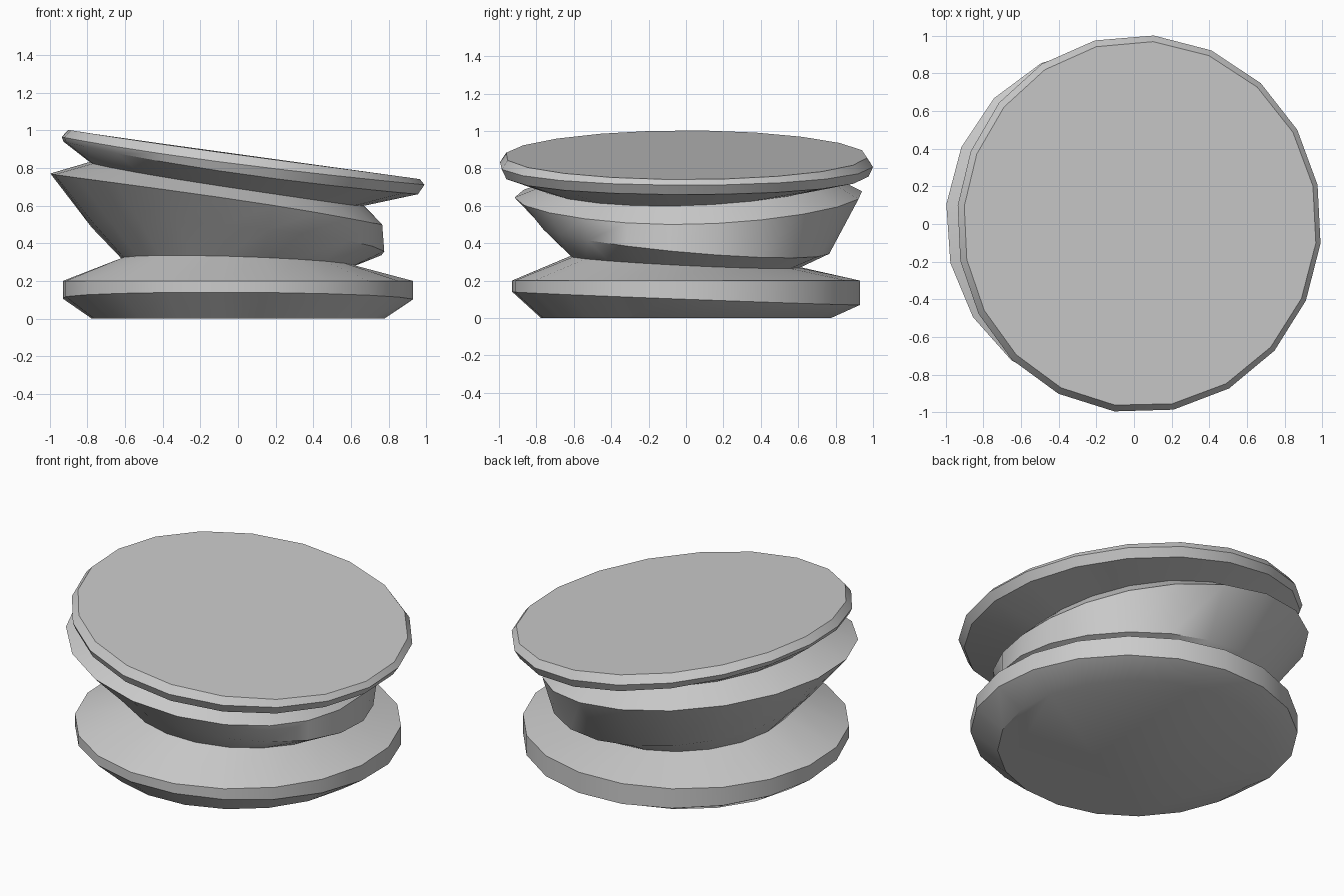
import bpy, bmesh
from math import cos, sin, radians

if "Cube" in bpy.data.objects:
    bpy.data.objects.remove(bpy.data.objects["Cube"])

SIDES = 20
PHASE = 12

# Each ring: radius and height sampled at right, back, left, front
RINGS = [
    ((.78, .78, .78, .78), (0, 0, 0, 0)),            # foot
    ((.935, .935, .935, .935), (.10, .07, .11, .14)),  # lower rim
    ((.935, .935, .935, .935), (.20, .20, .20, .20)),  # upper edge of base rim
    ((.62, .61, .62, .62), (.28, .27, .32, .33)),    # lower neck
    ((.78, .77, .78, .78), (.35, .35, .49, .49)),    # lower ridge
    ((.77, .94, 1.0, .91), (.50, .65, .77, .63)),    # upper ridge
    ((.67, .80, .79, .77), (.60, .73, .83, .69)),    # upper neck
    ((.96, .98, .93, .98), (.66, .77, .94, .77)),    # lid underside
    ((.995, 1.003, .94, 1.003), (.71, .82, .965, .82)),  # lid edge
    ((.97, .97, .905, .97), (.74, .87, 1.003, .87)),   # lid top
]


def around(v, a):
    """Smooth value around the axis passing through four quarter samples."""
    r, b, l, f = v
    return ((r + b + l + f) / 4 + (r - l) / 2 * cos(a)
            + (b - f) / 2 * sin(a) + (r + l - b - f) / 4 * cos(2 * a))


# Loft the slanted rings into one closed bellows body
bm = bmesh.new()
loops = []
for radii, heights in RINGS:
    loop = []
    for i in range(SIDES):
        a = radians(PHASE + i * 360 / SIDES)
        r = around(radii, a)
        loop.append(bm.verts.new((r * cos(a), r * sin(a), around(heights, a))))
    loops.append(loop)
for low, high in zip(loops, loops[1:]):
    for i in range(SIDES):
        j = (i + 1) % SIDES
        bm.faces.new((low[i], low[j], high[j], high[i]))
bm.faces.new(loops[0][::-1])
bm.faces.new(loops[-1])
bmesh.ops.recalc_face_normals(bm, faces=bm.faces[:])

mesh = bpy.data.meshes.new("slanted_bellows")
bm.to_mesh(mesh)
bm.free()
obj = bpy.data.objects.new("slanted_bellows", mesh)
bpy.context.collection.objects.link(obj)
bpy.context.view_layer.objects.active = obj
obj.select_set(True)
bpy.ops.object.shade_smooth_by_angle(angle=radians(35))
